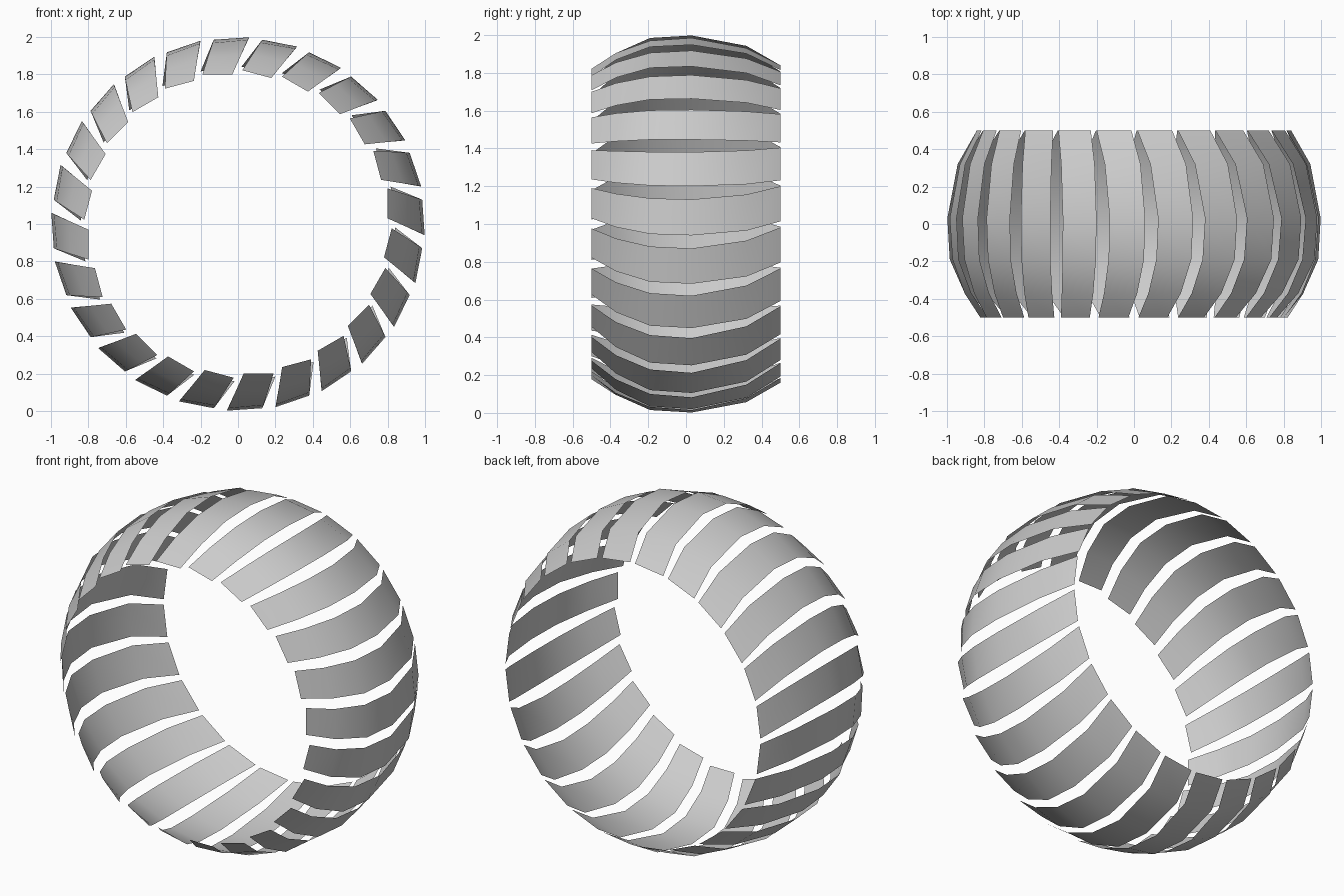
import bpy, bmesh
from math import radians

if "Cube" in bpy.data.objects:
    bpy.data.objects.remove(bpy.data.objects["Cube"])

COUNT = 24
# one slat at the +x side: (y, outer-lower edge x, z, upper edge x, z), about the ring centre
STATIONS = [
    (-0.50, 0.800,  0.030, 0.800, 0.190),
    (-0.37, 0.905, -0.017, 0.895, 0.160),
    (-0.19, 0.985, -0.053, 0.968, 0.136),
    ( 0.03, 0.998, -0.060, 0.985, 0.130),
    ( 0.32, 0.943, -0.035, 0.922, 0.156),
    ( 0.50, 0.840,  0.014, 0.816, 0.200),
]

# curved slat sheet
bm = bmesh.new()
rows = [(bm.verts.new((xl, y, zl)), bm.verts.new((xu, y, zu)))
        for y, xl, zl, xu, zu in STATIONS]
for (a, b), (c, d) in zip(rows, rows[1:]):
    bm.faces.new((a, c, d, b)).smooth = True
bm.normal_update()
if sum(f.normal.x for f in bm.faces) < 0:
    bmesh.ops.reverse_faces(bm, faces=bm.faces[:])
mesh = bpy.data.meshes.new("slat")
bm.to_mesh(mesh)
bm.free()

# ring of slats standing on the ground
for i in range(COUNT):
    slat = bpy.data.objects.new(f"slat_{i + 1:02d}", mesh)
    slat.location.z = 1.0
    slat.rotation_euler.y = radians(360 / COUNT * i)
    bpy.context.collection.objects.link(slat)
